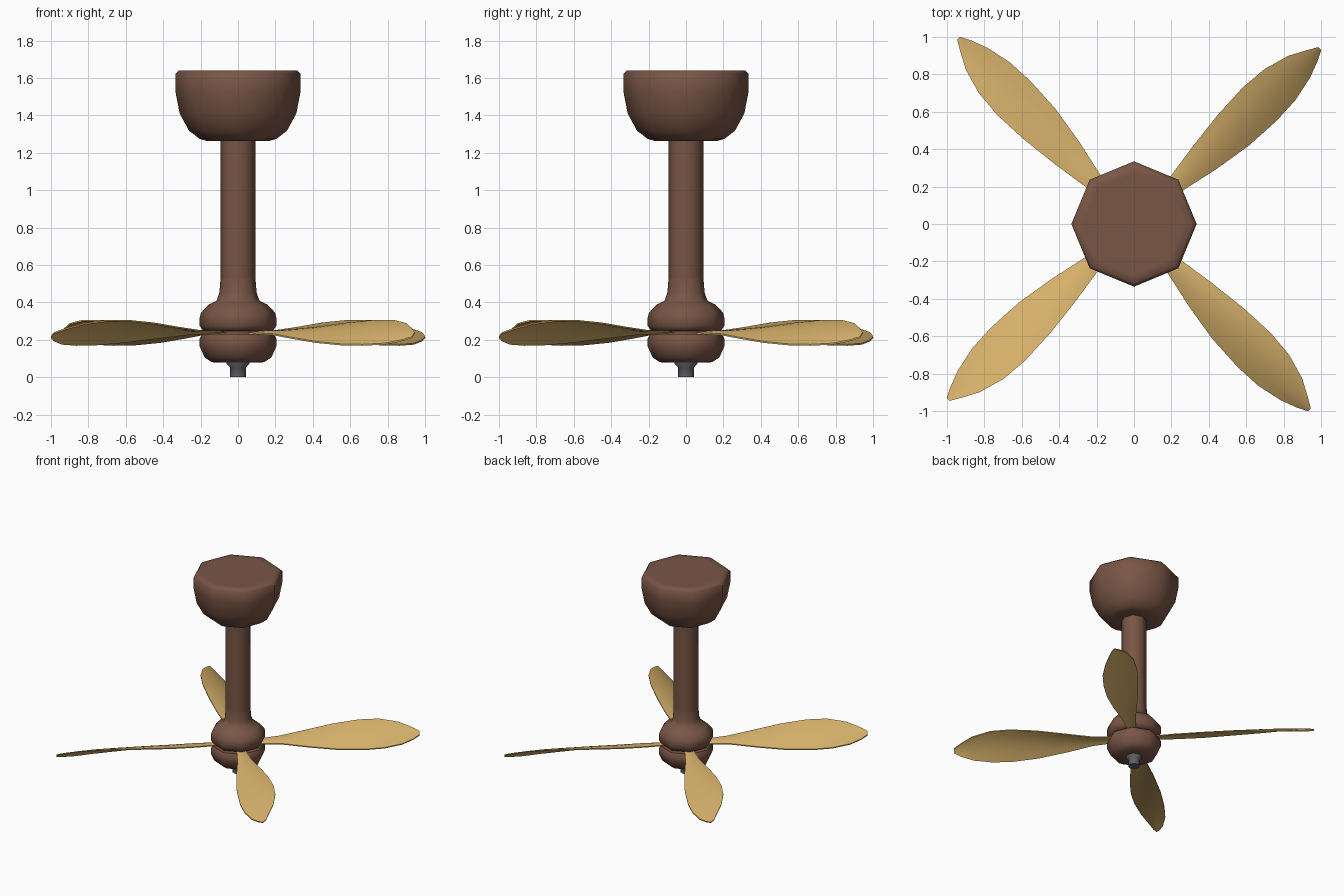
import bpy, bmesh, math
from mathutils import Matrix, Vector

cube = bpy.data.objects.get("Cube")
if cube:
    bpy.data.objects.remove(cube, do_unlink=True)


def material(name, rgb):
    m = bpy.data.materials.new(name)
    m.use_nodes = True
    col = (*rgb, 1.0)
    m.diffuse_color = col
    bsdf = m.node_tree.nodes["Principled BSDF"]
    bsdf.inputs["Base Color"].default_value = col
    bsdf.inputs["Roughness"].default_value = 0.7
    return m


BROWN = material("brown wood", (0.19, 0.092, 0.06))
GOLD = material("pale gold wood", (0.69, 0.45, 0.15))
GREY = material("dark grey metal", (0.12, 0.12, 0.13))


def finish(name, bm, mat, angle):
    bmesh.ops.recalc_face_normals(bm, faces=bm.faces[:])
    mesh = bpy.data.meshes.new(name)
    bm.to_mesh(mesh)
    bm.free()
    mesh.materials.append(mat)
    ob = bpy.data.objects.new(name, mesh)
    bpy.context.collection.objects.link(ob)
    bpy.ops.object.select_all(action='DESELECT')
    ob.select_set(True)
    bpy.context.view_layer.objects.active = ob
    bpy.ops.object.shade_smooth_by_angle(angle=math.radians(angle))
    return ob


def loft(bm, rings):
    """Bridge closed rings of points and cap both ends."""
    loops = [[bm.verts.new(p) for p in ring] for ring in rings]
    n = len(loops[0])
    for a, b in zip(loops, loops[1:]):
        for i in range(n):
            j = (i + 1) % n
            bm.faces.new((a[i], a[j], b[j], b[i]))
    bm.faces.new(loops[0])
    bm.faces.new(loops[-1])


def lathe(name, profile, mat, angle=60, sides=8):
    """Turn (radius, height) points around the z axis."""
    bm = bmesh.new()
    loft(bm, [[(r * math.cos(math.tau * i / sides), r * math.sin(math.tau * i / sides), z)
               for i in range(sides)] for r, z in profile])
    return finish(name, bm, mat, angle)


# Ceiling canopy
lathe("ceiling_canopy", [
    (0.09, 1.262), (0.17, 1.264), (0.205, 1.274), (0.262, 1.318), (0.312, 1.41),
    (0.335, 1.53), (0.335, 1.622), (0.315, 1.64), (0.27, 1.64)], BROWN)

# Down rod
lathe("down_rod", [(0.093, 0.42), (0.093, 1.27)], BROWN)

# Motor housing, with a slot between its halves for the blades
lathe("upper_housing", [
    (0.13, 0.244), (0.185, 0.246), (0.205, 0.275), (0.205, 0.318), (0.198, 0.345),
    (0.158, 0.388), (0.115, 0.408), (0.1, 0.45), (0.093, 0.53)], BROWN)
lathe("housing_core", [(0.13, 0.21), (0.13, 0.26)], BROWN)
lathe("lower_housing", [
    (0.06, 0.078), (0.14, 0.08), (0.178, 0.105), (0.205, 0.165), (0.205, 0.205),
    (0.192, 0.23), (0.13, 0.232)], BROWN)

# Finial under the motor
lathe("bottom_finial", [
    (0.043, 0.0), (0.043, 0.052), (0.062, 0.072), (0.062, 0.085)], GREY)

# Blade stations: distance out, trailing v, leading v, trailing z, leading z
STATIONS = [
    (0.10, -0.030, 0.025, 0.235, 0.241),
    (0.32, -0.060, 0.042, 0.229, 0.247),
    (0.52, -0.104, 0.072, 0.208, 0.265),
    (0.73, -0.138, 0.096, 0.187, 0.288),
    (0.93, -0.149, 0.105, 0.174, 0.302),
    (1.08, -0.142, 0.092, 0.172, 0.303),
    (1.22, -0.112, 0.052, 0.178, 0.285),
    (1.31, -0.078, 0.004, 0.195, 0.258),
    (1.365, -0.050, -0.028, 0.213, 0.236),
]


def blade_ring(u, v0, v1, z0, z1):
    """Cambered thin section running along the top and back underneath."""
    width = v1 - v0
    line = []
    for k in range(6):
        t = k / 5
        bow = 0.07 * width * 4 * t * (1 - t)
        line.append((v0 + width * t, z0 + (z1 - z0) * t + bow))
    half = 0.004
    return ([Vector((u, v, z + half)) for v, z in line]
            + [Vector((u, v, z - half)) for v, z in reversed(line)])


# Four twisted blades on the diagonals
for k, name in enumerate(("back_left", "back_right", "front_right", "front_left")):
    turn = Matrix.Rotation(math.radians(45 + 90 * k), 3, 'Z')
    bm = bmesh.new()
    loft(bm, [[turn @ p for p in blade_ring(*s)] for s in STATIONS])
    finish(name + "_blade", bm, GOLD, 40)
